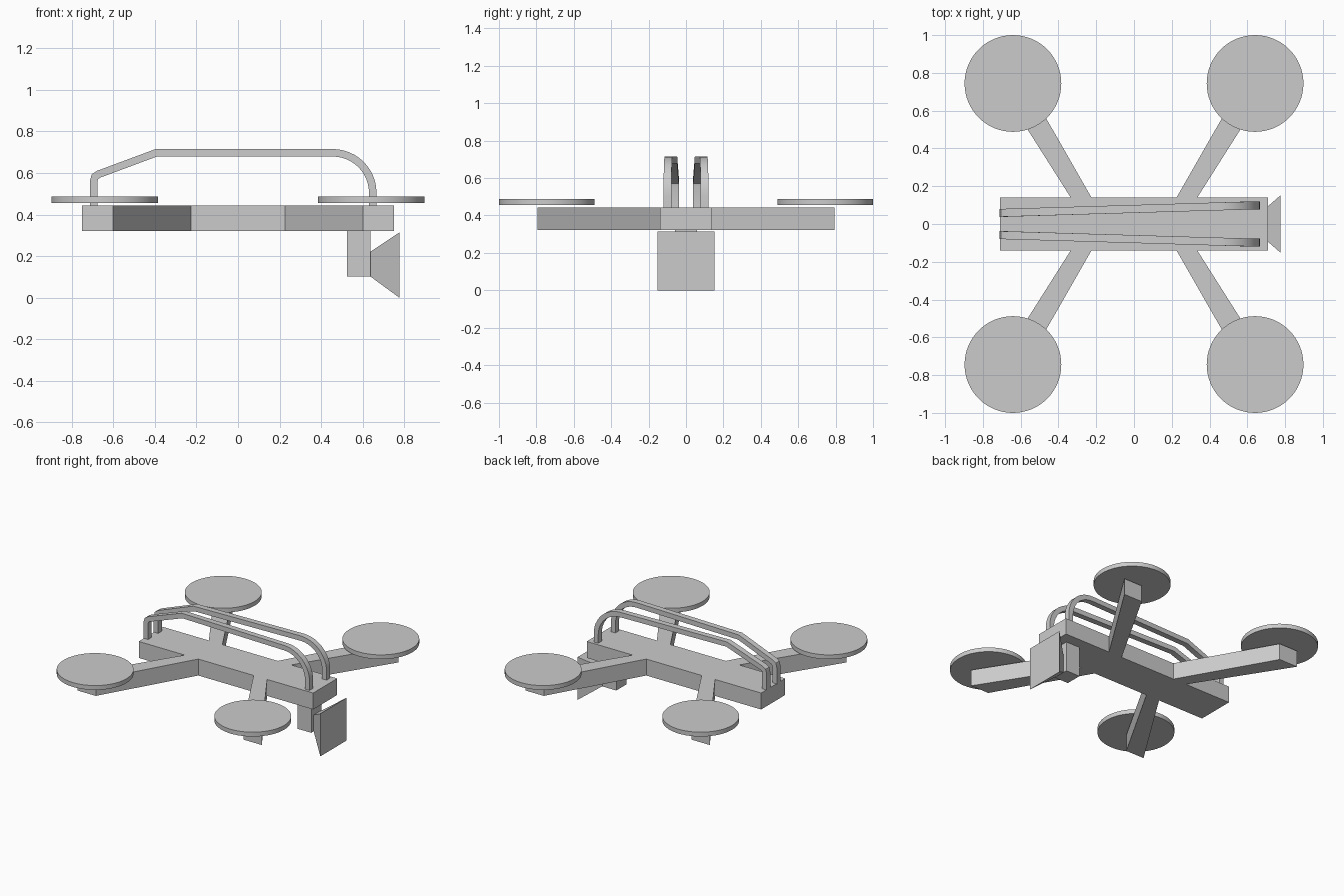
import bpy, bmesh, math
from mathutils import Vector

cube = bpy.data.objects.get("Cube")
if cube:
    bpy.data.objects.remove(cube, do_unlink=True)

grey = bpy.data.materials.new("light_grey")
grey.use_nodes = True
colour = (0.6, 0.6, 0.6, 1)
grey.diffuse_color = colour
grey.node_tree.nodes["Principled BSDF"].inputs["Base Color"].default_value = colour


def finish(bm, name, smooth=False):
    bmesh.ops.recalc_face_normals(bm, faces=bm.faces)
    mesh = bpy.data.meshes.new(name)
    bm.to_mesh(mesh)
    bm.free()
    mesh.materials.append(grey)
    obj = bpy.data.objects.new(name, mesh)
    bpy.context.collection.objects.link(obj)
    if smooth:
        bpy.ops.object.select_all(action='DESELECT')
        obj.select_set(True)
        bpy.context.view_layer.objects.active = obj
        bpy.ops.object.shade_smooth_by_angle(angle=math.radians(30))
    return obj


def loft(name, rings, smooth=False):
    """Join matching rings of points and cap both ends."""
    bm = bmesh.new()
    rows = [[bm.verts.new(p) for p in ring] for ring in rings]
    n = len(rows[0])
    for a, b in zip(rows, rows[1:]):
        for i in range(n):
            j = (i + 1) % n
            bm.faces.new((a[i], a[j], b[j], b[i]))
    bm.faces.new(rows[0])
    bm.faces.new(rows[-1])
    return finish(bm, name, smooth)


def rect_x(x, half_y, z0, z1):
    return [(x, -half_y, z0), (x, half_y, z0), (x, half_y, z1), (x, -half_y, z1)]


# Body with four splayed arms, one outline mirrored into each quarter
quarter = [(0.709, 0.14), (0.335, 0.14), (0.75, 0.795), (0.6, 0.795), (0.225, 0.14)]
half = quarter + [(-x, y) for x, y in reversed(quarter)]
outline = half + [(x, -y) for x, y in reversed(half)]
loft("body_and_arms", [[(x, y, z) for x, y in outline] for z in (0.322, 0.443)])

# Rotor discs
for sx, side in ((1, "left"), (-1, "right")):
    for sy, end in ((1, "back"), (-1, "front")):
        bm = bmesh.new()
        bmesh.ops.create_cone(bm, cap_ends=True, segments=64, radius1=0.256,
                              radius2=0.256, depth=0.032)
        bmesh.ops.translate(bm, verts=bm.verts,
                            vec=(sx * 0.641, sy * 0.744, 0.471))
        finish(bm, f"rotor_disc_{end}_{side}", True)

# Camera mount and flared hood
loft("camera_mount", [rect_x(0.525, 0.06, 0.101, 0.323), rect_x(0.638, 0.06, 0.101, 0.323)])
loft("camera_hood", [rect_x(0.638, 0.032, 0.101, 0.222), rect_x(0.776, 0.152, 0, 0.314)])

# Handle rails: a flat bar swept along a path in the xz plane
path = [(-0.694, 0.44), (-0.694, 0.56), (-0.688, 0.582), (-0.67, 0.594), (-0.393, 0.697)]
for i in range(13):
    a = math.pi / 2 * (1 - i / 12)
    path.append((0.455 + 0.193 * math.cos(a), 0.505 + 0.192 * math.sin(a)))
path.append((0.648, 0.44))
points = [Vector(p) for p in path]


def rail_ring(i, side):
    p = points[i]
    before = (p - points[i - 1]).normalized() if i else None
    after = (points[i + 1] - p).normalized() if i + 1 < len(points) else None
    before, after = before or after, after or before
    along = (before + after).normalized()
    off = Vector((-along.y, along.x)) * 0.018 / along.dot(after)
    y = 0.059 + 0.04 * (p.x + 0.694) / 1.34
    return [(p.x + s * off.x, side * (y + t * 0.021), p.y + s * off.y)
            for s, t in ((-1, -1), (-1, 1), (1, 1), (1, -1))]


for side, label in ((1, "back"), (-1, "front")):
    loft(f"handle_rail_{label}", [rail_ring(i, side) for i in range(len(points))], True)
